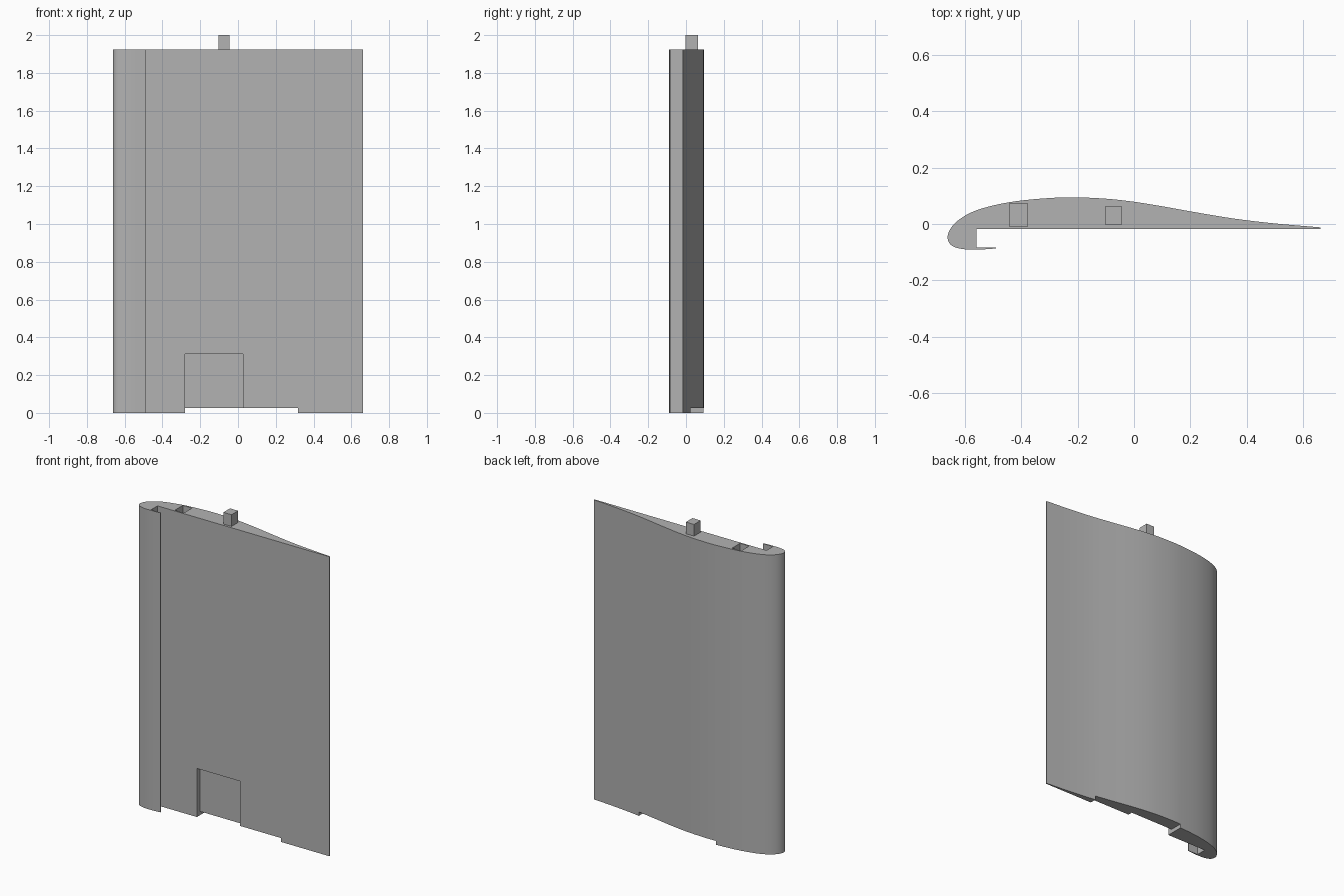
import bpy, bmesh, math
from mathutils import Vector

if "Cube" in bpy.data.objects:
    bpy.data.objects.remove(bpy.data.objects["Cube"])

HEIGHT = 1.925

grey = bpy.data.materials.new("plain_grey")
grey.diffuse_color = (0.45, 0.45, 0.45, 1)
grey.use_nodes = True
grey.node_tree.nodes["Principled BSDF"].inputs["Base Color"].default_value = grey.diffuse_color


def spline(points, steps):
    """Smooth curve through the given points (Catmull-Rom)."""
    p = [Vector(q) for q in points]
    p = [2 * p[0] - p[1]] + p + [2 * p[-1] - p[-2]]
    out = []
    for a, b, c, d in zip(p, p[1:], p[2:], p[3:]):
        for i in range(steps):
            t = i / steps
            out.append(0.5 * (2 * b + (c - a) * t + (2 * a - 5 * b + 4 * c - d) * t * t
                              + (3 * b - a - 3 * c + d) * t ** 3))
    return out + [p[-2]]


def prism(name, outline, z0, z1):
    """Extrude a closed xy outline between two heights."""
    bm = bmesh.new()
    face = bm.faces.new([bm.verts.new((q[0], q[1], z0)) for q in outline])
    top = bmesh.ops.extrude_face_region(bm, geom=[face])
    for v in top["geom"]:
        if isinstance(v, bmesh.types.BMVert):
            v.co.z = z1
    bmesh.ops.recalc_face_normals(bm, faces=bm.faces)
    mesh = bpy.data.meshes.new(name)
    bm.to_mesh(mesh)
    bm.free()
    mesh.materials.append(grey)
    obj = bpy.data.objects.new(name, mesh)
    bpy.context.collection.objects.link(obj)
    return obj


def box(name, x0, x1, y0, y1, z0, z1):
    return prism(name, [(x0, y0), (x1, y0), (x1, y1), (x0, y1)], z0, z1)


# Wing section: curved back and nose, flat underside with a hooked front slot
curve = spline([(0.663, -0.012), (0.5, 0.002), (0.35, 0.020), (0.2, 0.045), (0.1, 0.063),
                (0, 0.079), (-0.1, 0.090), (-0.22, 0.095), (-0.32, 0.091), (-0.42, 0.081),
                (-0.5, 0.066), (-0.57, 0.045), (-0.62, 0.017), (-0.65, -0.013),
                (-0.663, -0.045), (-0.655, -0.070), (-0.635, -0.083), (-0.6, -0.090),
                (-0.55, -0.091), (-0.49, -0.087)], 4)
slot = [Vector(q) for q in [(-0.49, -0.083), (-0.56, -0.083), (-0.56, -0.018), (0.663, -0.018)]]
wing = prism("wing_section", curve + slot, 0, HEIGHT)

# Socket in the top, shallow pocket in the flat side, clearance along the bottom
cutters = [
    box("socket_cutter", -0.443, -0.378, -0.009, 0.072, HEIGHT - 0.09, HEIGHT + 0.1),
    box("pocket_cutter", -0.28, 0.027, -0.06, 0.012, -0.1, 0.312),
    box("bottom_notch_cutter", -0.28, 0.318, -0.3, 0.3, -0.2, 0.025),
]
bpy.context.view_layer.objects.active = wing
for cutter in cutters:
    mod = wing.modifiers.new(cutter.name, "BOOLEAN")
    mod.operation = "DIFFERENCE"
    mod.solver = "EXACT"
    mod.object = cutter
    bpy.ops.object.modifier_apply(modifier=mod.name)
    bpy.data.objects.remove(cutter)

# Locating peg on the top
box("locating_peg", -0.102, -0.044, -0.003, 0.064, HEIGHT - 0.02, 2.0)

# Smooth the curved skin, keep the edges sharp
bpy.ops.object.select_all(action="DESELECT")
wing.select_set(True)
bpy.ops.object.shade_smooth_by_angle(angle=math.radians(30))
